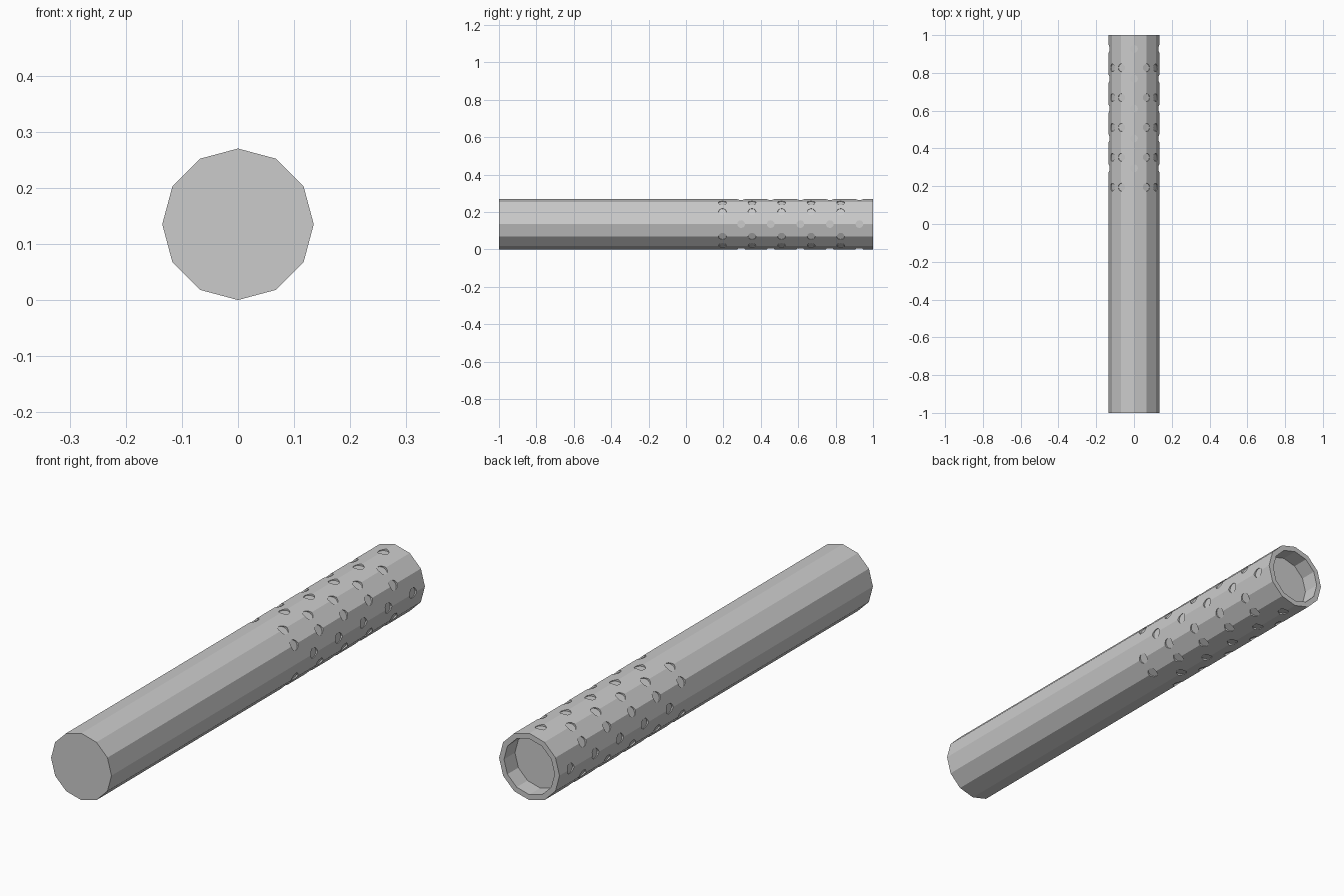
import bpy, bmesh, math
from mathutils import Matrix, Vector

if "Cube" in bpy.data.objects:
    bpy.data.objects.remove(bpy.data.objects["Cube"])

R = 0.135          # outer radius to the corners
SIDES = 12


def make_object(name, bm):
    bmesh.ops.recalc_face_normals(bm, faces=bm.faces)
    mesh = bpy.data.meshes.new(name)
    bm.to_mesh(mesh)
    bm.free()
    obj = bpy.data.objects.new(name, mesh)
    bpy.context.collection.objects.link(obj)
    return obj


# Twelve-sided tube: closed front, shallow recess in the back end
bm = bmesh.new()
rings = []
for r, y in [(R, -1), (R, 1), (0.113, 1), (0.113, 0.93)]:
    ring = []
    for i in range(SIDES):
        a = 2 * math.pi * i / SIDES
        ring.append(bm.verts.new((r * math.cos(a), y, R + r * math.sin(a))))
    rings.append(ring)
for a, b in zip(rings, rings[1:]):
    for i in range(SIDES):
        j = (i + 1) % SIDES
        bm.faces.new((a[i], a[j], b[j], b[i]))
bm.faces.new(rings[0])
bm.faces.new(rings[-1])
tube = make_object("tube", bm)

# Round vent pockets: five along each corner edge, every third row shifted back
bm = bmesh.new()
for row in range(SIDES):
    a = 2 * math.pi * row / SIDES
    direction = Vector((math.cos(a), 0, math.sin(a)))
    start = 0.295 if row % 3 == 0 else 0.195
    for k in range(5):
        centre = Vector((0, start + 0.158 * k, R)) + direction * (R + 0.012)
        turn = direction.to_track_quat('Z', 'Y').to_matrix().to_4x4()
        bmesh.ops.create_cone(bm, cap_ends=True, segments=12,
                              radius1=0.021, radius2=0.021, depth=0.04,
                              matrix=Matrix.Translation(centre) @ turn)
cutter = make_object("vent_cutter", bm)
cutter.hide_render = True
cutter.hide_viewport = False
cutter.display_type = 'WIRE'

cut = tube.modifiers.new("vents", 'BOOLEAN')
cut.operation = 'DIFFERENCE'
cut.solver = 'EXACT'
cut.object = cutter
